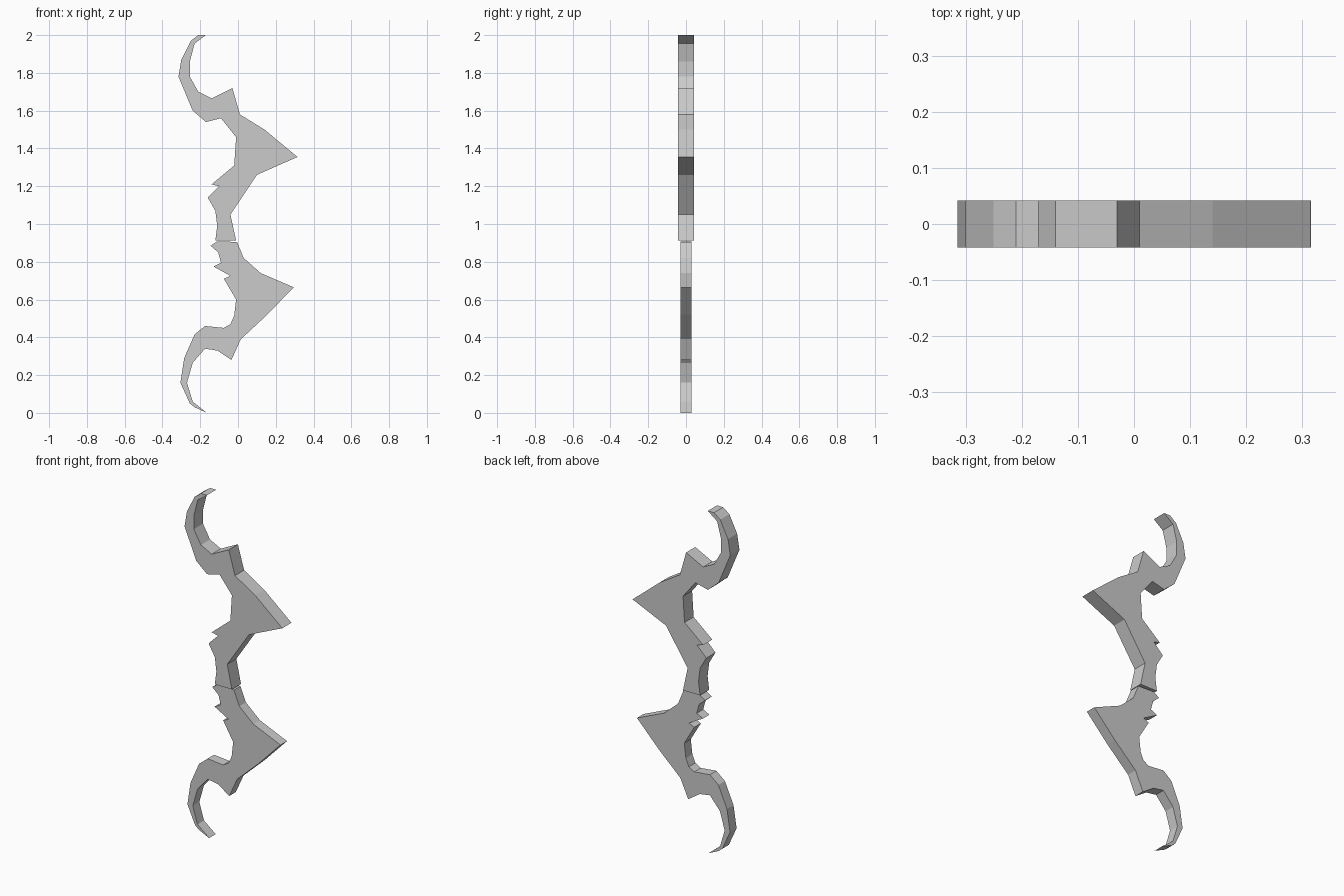
import bpy
import bmesh

default_cube = bpy.data.objects.get("Cube")
if default_cube is not None:
    bpy.data.objects.remove(default_cube, do_unlink=True)


def make_material(name, colour):
    material = bpy.data.materials.new(name)
    material.use_nodes = True
    material.diffuse_color = colour
    shader = next(n for n in material.node_tree.nodes if n.type == "BSDF_PRINCIPLED")
    shader.inputs["Base Color"].default_value = colour
    return material


def make_plate(name, outline, half_thickness, material):
    """Extrude a front outline along y into a flat-shaded plate."""
    mesh = bpy.data.meshes.new(name)
    bm = bmesh.new()
    front_verts = [bm.verts.new((x, -half_thickness, z)) for x, z in outline]
    front_face = bm.faces.new(front_verts)
    extrusion = bmesh.ops.extrude_face_region(bm, geom=[front_face], use_keep_orig=True)
    back_verts = [g for g in extrusion["geom"] if isinstance(g, bmesh.types.BMVert)]
    bmesh.ops.translate(bm, verts=back_verts, vec=(0, 2 * half_thickness, 0))
    bmesh.ops.recalc_face_normals(bm, faces=bm.faces)
    # Concave caps become triangles so that they fill cleanly
    caps = [face for face in bm.faces if len(face.verts) > 4]
    bmesh.ops.triangulate(bm, faces=caps, ngon_method="EAR_CLIP")
    bm.to_mesh(mesh)
    bm.free()
    mesh.materials.append(material)
    plate = bpy.data.objects.new(name, mesh)
    bpy.context.scene.collection.objects.link(plate)
    return plate


grey = make_material("plain grey", (0.6, 0.6, 0.6, 1))

# Upper limb: hooked tip, inner curve, notched grip, then the big outer spike
upper_hook_outside = [(-.17, 2), (-.21, 2), (-.25, 1.97), (-.3, 1.87), (-.315, 1.78),
                      (-.24, 1.6), (-.17, 1.54)]
upper_inner_curve = [(-.09, 1.56), (-.01, 1.46), (-.02, 1.31)]
upper_grip = [(-.14, 1.21), (-.1, 1.2), (-.16, 1.14), (-.12, 1.07), (-.11, .99),
              (-.12, .912), (-.01, .912), (-.04, 1.05)]
upper_spikes = [(.1, 1.26), (.315, 1.355), (.14, 1.5), (.01, 1.58), (-.03, 1.72)]
upper_hook_inside = [(-.14, 1.665), (-.21, 1.7), (-.255, 1.78), (-.255, 1.86), (-.23, 1.955)]
make_plate("upper_limb", upper_hook_outside + upper_inner_curve + upper_grip
           + upper_spikes + upper_hook_inside, .042, grey)

# Lower limb: thinner, with the same sequence running upward from the tip
lower_hook_outside = [(-.165, 0), (-.23, .03), (-.255, .05), (-.305, .16), (-.285, .29),
                      (-.23, .415), (-.175, .46)]
lower_inner_curve = [(-.075, .45), (-.04, .47), (-.02, .515), (-.01, .6)]
lower_grip = [(-.075, .71), (-.04, .725), (-.13, .775), (-.09, .795), (-.105, .85),
              (-.145, .885), (-.11, .908), (-.005, .905)]
lower_spikes = [(.03, .82), (.12, .74), (.295, .665), (.155, .52), (.015, .39), (-.035, .28)]
lower_hook_inside = [(-.11, .33), (-.175, .34), (-.24, .265), (-.27, .16), (-.24, .06)]
make_plate("lower_limb", lower_hook_outside + lower_inner_curve + lower_grip
           + lower_spikes + lower_hook_inside, .03, grey)
